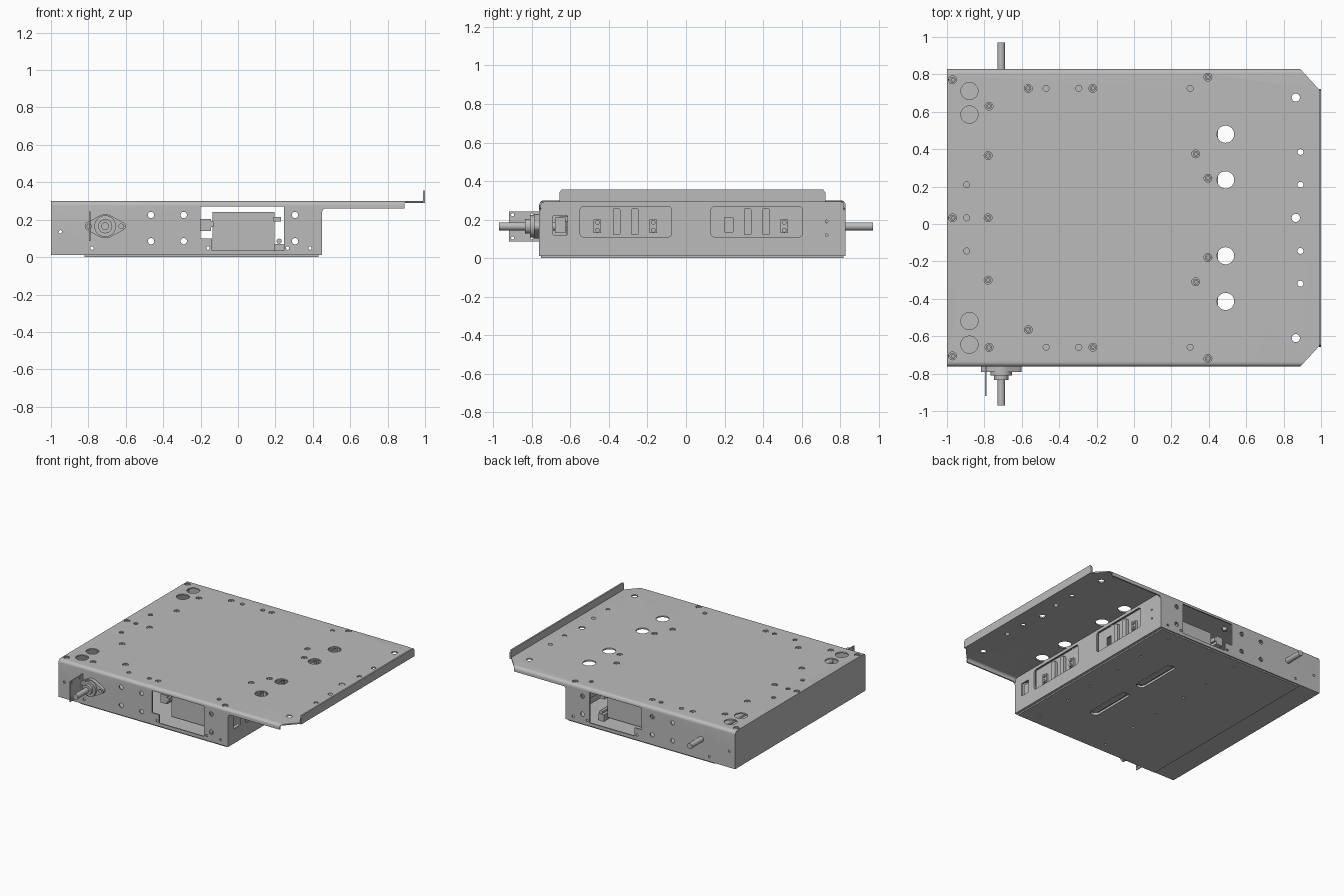
import bpy, bmesh, math
from mathutils import Matrix, Vector

cube = bpy.data.objects.get("Cube")
if cube:
    bpy.data.objects.remove(cube, do_unlink=True)

steel = bpy.data.materials.new("grey_steel")
steel.use_nodes = True
GREY = (0.5, 0.5, 0.5, 1)
steel.diffuse_color = GREY
steel.node_tree.nodes["Principled BSDF"].inputs["Base Color"].default_value = GREY

CY, HALF, SHEET = 0.033, 0.795, 0.01     # body centre line, half width, sheet thickness
FRONT, BACK = CY - HALF, CY + HALF
LEFT, WALL, TOP = -1.0, 0.45, 0.3


def make(name, bm):
    bmesh.ops.recalc_face_normals(bm, faces=bm.faces)
    mesh = bpy.data.meshes.new(name)
    bm.to_mesh(mesh)
    bm.free()
    mesh.materials.append(steel)
    obj = bpy.data.objects.new(name, mesh)
    bpy.context.collection.objects.link(obj)
    return obj


def prism(name, points, axis, start, end):
    """Extrude a flat outline along an axis."""
    place = {"x": lambda u, v, w: (w, u, v),
             "y": lambda u, v, w: (u, w, v),
             "z": lambda u, v, w: (u, v, w)}[axis]
    bm = bmesh.new()
    face = bm.faces.new([bm.verts.new(place(u, v, start)) for u, v in points])
    moved = bmesh.ops.extrude_face_region(bm, geom=[face])["geom"]
    shift = Vector(place(0, 0, end - start))
    bmesh.ops.translate(bm, vec=shift, verts=[g for g in moved if isinstance(g, bmesh.types.BMVert)])
    return make(name, bm)


def box(name, x, y, z):
    return prism(name, [(x[0], y[0]), (x[1], y[0]), (x[1], y[1]), (x[0], y[1])], "z", *z)


def arc(cx, cy, r, a, b, steps=6):
    return [(cx + r * math.cos(math.radians(a + (b - a) * i / steps)),
             cy + r * math.sin(math.radians(a + (b - a) * i / steps))) for i in range(steps + 1)]


def rounded(u, v, r):
    return (arc(u[1] - r, v[1] - r, r, 0, 90) + arc(u[0] + r, v[1] - r, r, 90, 180)
            + arc(u[0] + r, v[0] + r, r, 180, 270) + arc(u[1] - r, v[0] + r, r, 270, 360))


def rods(name, centres, axis, start, end, sides=24):
    """One object holding a cylinder for each (u, v, radius)."""
    turn = {"x": Matrix.Rotation(math.pi / 2, 4, "Y"),
            "y": Matrix.Rotation(math.pi / 2, 4, "X"), "z": Matrix()}[axis]
    mid = (start + end) / 2
    bm = bmesh.new()
    for u, v, r in centres:
        pos = {"x": (mid, u, v), "y": (u, mid, v), "z": (u, v, mid)}[axis]
        bmesh.ops.create_cone(bm, cap_ends=True, segments=sides, radius1=r, radius2=r,
                              depth=abs(end - start), matrix=Matrix.Translation(pos) @ turn)
    return make(name, bm)


def cut(target, *cutters):
    for cutter in cutters:
        cutter.hide_render = True
        mod = target.modifiers.new("cut", "BOOLEAN")
        mod.solver, mod.operation, mod.object = "EXACT", "DIFFERENCE", cutter
        bpy.context.view_layer.objects.active = target
        bpy.ops.object.modifier_apply(modifier=mod.name)
        bpy.data.objects.remove(cutter, do_unlink=True)


def mirrored(spots, r):
    """Hole centres on both sides of the centre line."""
    return [(x, CY + s * d, r) for x, d in spots for s in ((1, -1) if d else (1,))]


# Folded top sheet with front and back walls
R = 0.025
outer = [(BACK, SHEET)] + arc(BACK - R, TOP - R, R, 0, 90) + arc(FRONT + R, TOP - R, R, 90, 180) + [(FRONT, SHEET)]
r = R - SHEET
inner = ([(FRONT + SHEET, SHEET)] + arc(FRONT + R, TOP - R, r, 180, 90)
         + arc(BACK - R, TOP - R, r, 90, 0) + [(BACK - SHEET, SHEET)])
shell = prism("folded_top_shell", outer + inner, "x", LEFT, 0.99)

# Trim the walls under the overhang and clip the far corners
step = [(WALL, -0.1), (WALL, 0.24)] + arc(WALL + 0.02, 0.24, 0.02, 180, 90) + [
    (0.89, 0.26), (0.89, TOP - SHEET), (1.1, TOP - SHEET), (1.1, -0.1)]
cut(shell, prism("trim", step, "y", -1.2, 1.2))
for s in (1, -1):
    clip = [(0.88, CY + s * (HALF + 0.01)), (1.0, CY + s * 0.675), (1.1, CY + s * 0.675), (1.1, CY + s)]
    cut(shell, prism("clip", clip, "z", 0.1, 0.5))

# Top holes
screws = mirrored([(-0.97, 0.738), (-0.97, 0), (-0.78, 0.333), (-0.78, 0), (-0.22, 0.692),
                   (0.395, 0.752), (0.395, 0.212), (0.33, 0.342)], 0.021)
screws += [(x, CY + d, 0.021) for x, d in
           [(-0.775, 0.597), (-0.775, -0.693), (-0.565, 0.692), (-0.565, -0.598)]]
holes = mirrored([(0.49, 0.447), (0.49, 0.203), (-0.88, 0.678), (-0.88, 0.552)], 0.046)
holes += mirrored([(0.865, 0.643), (0.865, 0)], 0.022)
holes += mirrored([(0.89, 0.352), (0.89, 0.177), (-0.895, 0.177), (-0.895, 0),
                   (-0.47, 0.692), (-0.295, 0.692), (0.3, 0.692)], 0.016)
cut(shell, rods("top_holes", holes + screws, "z", 0.25, 0.35))

# Front and back wall windows and holes
window = [(-0.2, 0.1), (-0.14, 0.1), (-0.14, 0.035), (0.245, 0.035), (0.245, 0.27), (-0.2, 0.27)]
wall_holes = [(x, z, 0.017) for x in (-0.465, -0.29, 0.305) for z in (0.085, 0.225)]
wall_holes += [(x, 0.048, 0.009) for x in (-0.78, -0.16, 0.265, 0.385)] + [(-0.95, 0.135, 0.009)]
cut(shell, prism("window", window, "y", -1.2, 1.2), rods("wall_holes", wall_holes, "y", -1.2, 1.2))

# Screw heads with sockets
heads = rods("top_screws", [(x, y, 0.016) for x, y, _ in screws], "z", 0.27, 0.297, 16)
cut(heads, rods("sockets", [(x, y, 0.008) for x, y, _ in screws], "z", 0.285, 0.31, 6))

# Upturned end lip
prism("end_lip", [(CY - 0.69, TOP - SHEET), (CY + 0.69, TOP - SHEET), (CY + 0.69, 0.34), (CY + 0.68, 0.355),
                  (CY - 0.68, 0.355), (CY - 0.69, 0.34)], "x", 0.988, 1.0)

# End walls, floor and bottom cover
inside = (FRONT + SHEET, BACK - SHEET)
box("plain_end_wall", (LEFT, LEFT + SHEET), inside, (SHEET, TOP - SHEET))
port_wall = box("port_end_wall", (WALL - SHEET, WALL), inside, (SHEET, TOP - SHEET))
floor = box("floor", (LEFT, WALL - SHEET), inside, (SHEET, 0.018))
cover = box("bottom_cover", (-0.82, 0.43), (FRONT + 0.01, BACK - 0.01), (0, SHEET))
for s in (1, -1):
    mid = CY + s * 0.25
    slot = rounded((0.005, 0.075), (mid - 0.19, mid + 0.19), 0.034)
    cut(cover, prism("slot", slot, "z", -0.1, 0.1))
    cut(floor, prism("slot", slot, "z", -0.1, 0.1))
    # raised rail behind each slot
    prism("slot_rail", rounded((0.02, 0.06), (mid - 0.17, mid + 0.17), 0.019), "z", 0.008, 0.035)
cut(cover, rods("cover_holes", mirrored([(x, d) for x in (-0.3, 0.3) for d in (0.15, 0.4, 0.7)], 0.009),
                "z", -0.1, 0.1))

# Port openings with recessed connector panels
cut(port_wall, prism("small_port", rounded((-0.69, -0.615), (0.12, 0.22), 0.005), "x", 0.3, 0.6))
cut(port_wall, rods("port_holes", [(0.73, 0.12, 0.007), (0.73, 0.19, 0.007)], "x", 0.3, 0.6))
box("small_port_block", (0.36, 0.435), (-0.68, -0.625), (0.13, 0.21))
for name, start, plugs, bars in (("front", -0.55, (-0.46, -0.17), (-0.36, -0.265)),
                                 ("back", 0.13, (0.51,), (0.32, 0.415))):
    opening = rounded((start, start + 0.475), (0.11, 0.268), 0.018)
    cut(port_wall, prism("opening", opening, "x", 0.3, 0.6))
    panel = box(name + "_port_panel", (0.405, 0.415), (start - 0.02, start + 0.495), (0.09, 0.285))
    if name == "back":
        cut(panel, box("port", (0.3, 0.6), (0.2, 0.245), (0.135, 0.21)))
    for y in bars:
        prism(name + "_port_bar", rounded((y - 0.019, y + 0.019), (0.12, 0.258), 0.008), "x", 0.415, 0.437)
    for y in plugs:
        box(name + "_plug", (0.415, 0.432), (y - 0.02, y + 0.02), (0.13, 0.2))
        rods(name + "_plug_pins", [(y, 0.145, 0.012), (y, 0.185, 0.012)], "x", 0.43, 0.445, 12)

# Inner unit with side blocks and foot brackets
box("inner_unit", (-0.135, 0.195), (-0.62, 0.68), (0.035, 0.24))
for s in (1, -1):
    end = CY + s * 0.69
    span = sorted((end, end - s * 0.12))
    box("side_block", (-0.2, -0.145), span, (0.14, 0.205))
    box("side_block_joint", (-0.15, -0.13), span, (0.16, 0.19))
    box("side_pin", (0.19, 0.23), span, (0.19, 0.215))
    box("foot_bracket", (0.195, 0.243), span, (0.018, 0.07))
    rods("foot_bolt", [(0.22, 0.085, 0.014)], "y", span[0], span[1], 12)

# Through shaft with flanged bearing and sensor plate
SX, SZ = -0.71, 0.165
rods("shaft", [(SX, SZ, 0.021)], "y", -0.97, 0.97)
diamond = (arc(SX + 0.085, SZ, 0.024, -60, 60) + arc(SX, SZ, 0.064, 60, 120)
           + arc(SX - 0.085, SZ, 0.024, 120, 240) + arc(SX, SZ, 0.064, 240, 300))
flange = prism("bearing_flange", diamond, "y", -0.79, FRONT)
cut(flange, rods("flange_holes", [(SX + s * 0.085, SZ, 0.012) for s in (1, -1)], "y", -0.9, -0.7))
rods("bearing_boss", [(SX, SZ, 0.058)], "y", -0.81, -0.78)
rods("bearing_collar", [(SX, SZ, 0.038)], "y", -0.835, -0.8)
plate = box("sensor_plate", (-0.797, -0.789), (-0.92, FRONT), (0.085, 0.243))
cut(plate, rods("plate_holes", [(y, z, 0.008) for y in (-0.9, -0.8) for z in (0.105, 0.225)], "x", -0.9, -0.7))

# Smooth the round parts, keep folds crisp
bpy.ops.object.select_all(action="DESELECT")
for obj in bpy.context.scene.objects:
    if obj.type == "MESH":
        obj.select_set(True)
        bpy.context.view_layer.objects.active = obj
bpy.ops.object.shade_smooth_by_angle(angle=math.radians(30))
